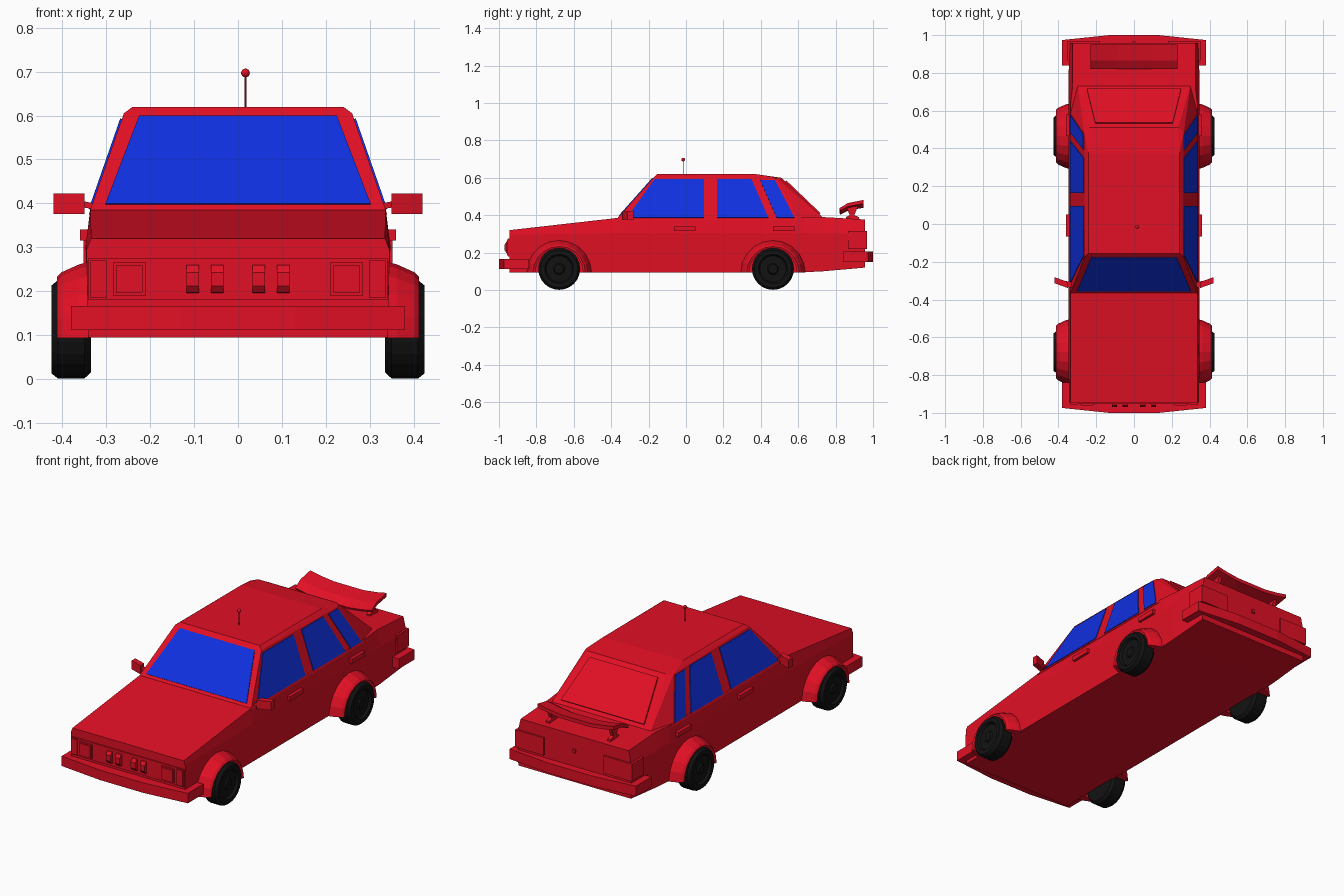
import bpy, bmesh, math
from mathutils import Vector

if "Cube" in bpy.data.objects:
    bpy.data.objects.remove(bpy.data.objects["Cube"])


def material(name, rgb):
    m = bpy.data.materials.new(name)
    m.diffuse_color = (*rgb, 1)
    m.use_nodes = True
    m.node_tree.nodes["Principled BSDF"].inputs["Base Color"].default_value = m.diffuse_color
    return m


RED = material("red paint", (0.76, 0.005, 0.018))
BLUE = material("blue glass", (0.005, 0.03, 0.75))
BLACK = material("black rubber", (0.006, 0.006, 0.006))


def finish(name, bm, mat, mirror=False):
    bmesh.ops.recalc_face_normals(bm, faces=bm.faces)
    me = bpy.data.meshes.new(name)
    bm.to_mesh(me)
    bm.free()
    me.materials.append(mat)
    ob = bpy.data.objects.new(name, me)
    bpy.context.collection.objects.link(ob)
    if mirror:
        ob.modifiers.new("mirror", 'MIRROR').use_mirror_merge = False
    return ob


def loft(name, sections, mat=RED, mirror=False):
    """Skin closed loops of equal length and cap both ends."""
    bm = bmesh.new()
    rings = [[bm.verts.new(p) for p in s] for s in sections]
    n = len(rings[0])
    for a, b in zip(rings, rings[1:]):
        for i in range(n):
            j = (i + 1) % n
            bm.faces.new((a[i], a[j], b[j], b[i]))
    bm.faces.new(rings[0])
    bm.faces.new(rings[-1])
    return finish(name, bm, mat, mirror)


def box(name, x, y, z, mirror=False, mat=RED):
    return loft(name, [[(x[0], v, z[0]), (x[1], v, z[0]), (x[1], v, z[1]), (x[0], v, z[1])]
                       for v in y], mat, mirror)


def plate(name, pts, mat, mirror=False, t=0.004):
    """Thin panel lying on the outside of a surface."""
    p = [Vector(q) for q in pts]
    n = (p[1] - p[0]).cross(p[2] - p[0]).normalized()
    if n.z < 0:
        n = -n
    return loft(name, [[q - n * 0.002 for q in p], [q + n * t for q in p]], mat, mirror)


def arc(profile, cy, cz, a0, a1, n):
    """Sections of an (r, x) profile swept about an axle along x."""
    out = []
    for i in range(n + 1):
        a = a0 + (a1 - a0) * i / n
        out.append([(x, cy + r * math.cos(a), cz + r * math.sin(a)) for r, x in profile])
    return out


# lower body: cross-sections from nose to tail
def body_section(y, zb, zs, zt, w, wt):
    half = [(w - 0.004, zb), (w, zs), (wt, zt)]
    return [(x, y, z) for x, z in half] + [(-x, y, z) for x, z in reversed(half)]


loft("body", [body_section(-0.945, 0.095, 0.295, 0.32, 0.345, 0.335),
              body_section(-0.37, 0.095, 0.305, 0.385, 0.347, 0.336),
              body_section(0.63, 0.095, 0.305, 0.39, 0.347, 0.336),
              body_section(0.73, 0.10, 0.305, 0.39, 0.347, 0.325),
              body_section(0.958, 0.12, 0.30, 0.377, 0.343, 0.325)])

# cabin: hull of its corner points
bm = bmesh.new()
for x, y, z in [(0.34, -0.375, 0.375), (0.26, -0.17, 0.605), (0.24, -0.155, 0.62),
                (0.24, 0.37, 0.62), (0.235, 0.51, 0.60), (0.2635, 0.485, 0.595),
                (0.34, 0.60, 0.375), (0.30, 0.74, 0.38)]:
    for s in (-1, 1):
        bm.verts.new((s * x, y, z))
bmesh.ops.convex_hull(bm, input=bm.verts)
bmesh.ops.dissolve_limit(bm, angle_limit=0.01, verts=bm.verts, edges=bm.edges)
finish("cabin", bm, RED)


# windows
def side(y, z):
    return (0.34 - (z - 0.375) / 0.23 * 0.08, y, z)


def front(x, z):
    return (x, -0.375 + (z - 0.375) / 0.23 * 0.205, z)


def rear(x, z):
    return (x, 0.74 - (z - 0.38) / 0.22 * 0.23, z)


plate("windscreen", [front(-0.302, 0.397), front(0.302, 0.397),
                     front(0.225, 0.598), front(-0.225, 0.598)], BLUE)
for name, shape in {
    "front_window": [(-0.315, 0.386), (0.095, 0.386), (0.095, 0.592), (-0.168, 0.592)],
    "rear_window": [(0.165, 0.386), (0.44, 0.386), (0.35, 0.592), (0.165, 0.592)],
    "quarter_window": [(0.485, 0.386), (0.58, 0.386), (0.475, 0.588), (0.395, 0.588)],
}.items():
    plate(name, [side(*p) for p in shape], BLUE, mirror=True)
plate("back_window", [rear(-0.25, 0.405), rear(0.25, 0.405),
                      rear(0.205, 0.58), rear(-0.205, 0.58)], RED, t=0.008)

# wheels and flared arches
TYRE = [(0.0, 0.335), (0.098, 0.335), (0.112, 0.35), (0.112, 0.41), (0.1, 0.425),
        (0.078, 0.425), (0.07, 0.412), (0.03, 0.412), (0.024, 0.42), (0.0, 0.42)]
FLARE = [(0.175, 0.335), (0.168, 0.362), (0.15, 0.402), (0.14, 0.412), (0.128, 0.408),
         (0.128, 0.335)]
for end, cy in (("front", -0.678), ("rear", 0.465)):
    wheel = loft(end + "_wheel", arc(TYRE, cy, 0.113, 0, 2 * math.pi, 24), BLACK, True)
    bm = bmesh.new()
    bm.from_mesh(wheel.data)
    caps = [f for f in bm.faces if len(f.verts) == len(TYRE)]
    bmesh.ops.delete(bm, geom=caps, context='FACES_ONLY')
    bmesh.ops.remove_doubles(bm, verts=bm.verts, dist=1e-5)
    bmesh.ops.recalc_face_normals(bm, faces=bm.faces)
    bm.to_mesh(wheel.data)
    bm.free()
    loft(end + "_wheel_arch", arc(FLARE, cy, 0.093, 0, math.pi, 10), RED, True)


# bumpers with bowed faces
def bumper(name, s, z0, z1):
    plan = [(0.38, 0.84), (0.38, 0.974), (0.13, 1.0)]
    plan = plan + [(-x, y) for x, y in reversed(plan)]
    loft(name, [[(x, s * y, z) for x, y in plan] for z in (z0, z1)])


bumper("front_bumper", -1, 0.112, 0.166)
bumper("rear_bumper", 1, 0.15, 0.205)

# nose: grille panel, lamps and spot lamps
box("grille_panel", (-0.34, 0.34), (-0.952, -0.94), (0.18, 0.275))
box("headlamp", (0.21, 0.285), (-0.958, -0.94), (0.19, 0.265), True)
box("headlamp_lens", (0.217, 0.278), (-0.962, -0.94), (0.197, 0.258), True)
box("corner_lamp", (0.30, 0.336), (-0.958, -0.94), (0.185, 0.27), True)
for i, x in enumerate((0.033, 0.089)):
    loft(f"spot_lamp_{i + 1}", [[(v, -0.94, 0.195), (v, -0.958, 0.197), (v, -0.97, 0.212),
                                 (v, -0.97, 0.243), (v, -0.958, 0.26), (v, -0.94, 0.26)]
                                for v in (x, x + 0.028)], RED, True)

# tail lamps and boot lock
box("tail_lamp", (0.18, 0.352), (0.865, 0.968), (0.22, 0.315), True)
box("boot_lock", (-0.008, 0.008), (0.95, 0.966), (0.28, 0.30))

# door handles
for i, y in enumerate((-0.065, 0.465)):
    box(f"door_handle_{i + 1}", (0.335, 0.36), (y, y + 0.115), (0.315, 0.34), True)

# mirrors, angled back
loft("mirror_stalk", [[(x, y - 0.015, z), (x, y + 0.015, z), (x, y + 0.015, z + 0.014),
                       (x, y - 0.015, z + 0.014)]
                      for x, y, z in ((0.32, -0.325, 0.385), (0.36, -0.317, 0.392))], RED, True)
loft("mirror", [[(x, y - 0.016, 0.376), (x, y + 0.016, 0.376), (x, y + 0.016, 0.423),
                 (x, y - 0.016, 0.423)] for x, y in ((0.35, -0.323), (0.42, -0.298))], RED, True)

# rear wing, dipping towards the middle
WING = [(0.82, 0.437), (0.865, 0.465), (0.95, 0.482), (0.95, 0.462), (0.868, 0.447),
        (0.825, 0.425)]
loft("rear_wing", [[(x, y, z - d) for y, z in WING] for x, d in
                   ((-0.23, 0), (-0.17, 0.012), (-0.09, 0.022), (0.09, 0.022),
                    (0.17, 0.012), (0.23, 0))])
loft("wing_support", [[(x, 0.855, 0.375), (x, 0.925, 0.375), (x, 0.925, 0.39), (x, 0.9, 0.40),
                       (x, 0.92, 0.45), (x, 0.86, 0.44), (x, 0.875, 0.40), (x, 0.855, 0.39)]
                      for x in (0.175, 0.195)], RED, True)

# aerial
bm = bmesh.new()
bmesh.ops.create_cone(bm, cap_ends=True, segments=8, radius1=0.002, radius2=0.002, depth=0.085)
bmesh.ops.translate(bm, verts=bm.verts, vec=(0.017, -0.015, 0.655))
finish("aerial_rod", bm, RED)
bm = bmesh.new()
bmesh.ops.create_uvsphere(bm, u_segments=12, v_segments=8, radius=0.01)
bmesh.ops.translate(bm, verts=bm.verts, vec=(0.017, -0.015, 0.697))
finish("aerial_tip", bm, RED)
